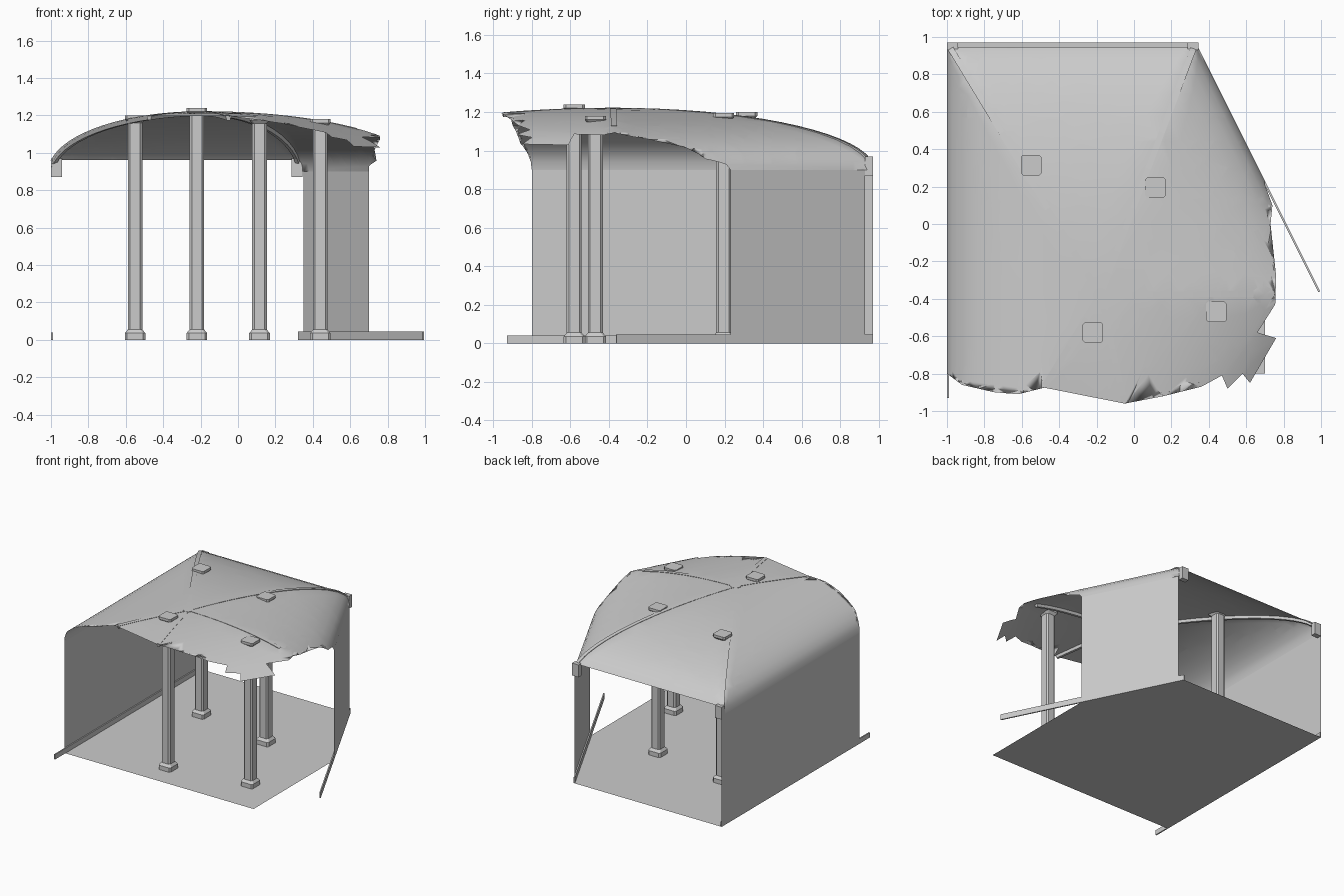
import bpy, bmesh, math
from mathutils import Vector

if "Cube" in bpy.data.objects:
    bpy.data.objects.remove(bpy.data.objects["Cube"])

APEX = Vector((-0.18, -0.38))
CORNERS = [Vector(c) for c in ((-1, .97), (.33, .97), (.99, -.37), (.16, -1.88), (-1, -1.72))]
SPRING, RISE = 0.90, 0.32

# Each bay: outward normal and distance from the crown to the bay's wall line
BAYS = []
for i, p in enumerate(CORNERS):
    e = CORNERS[(i + 1) % 5] - p
    n = Vector((-e.y, e.x)).normalized()
    BAYS.append((n, n.dot(p - APEX)))


def vault_z(x, y):
    v = Vector((x, y)) - APEX
    d = max(n.dot(v) / dist for n, dist in BAYS)
    return SPRING + RISE * math.sqrt(max(0, 1 - d * d))


def finish(name, bm, smooth=False):
    for f in bm.faces:
        f.smooth = smooth
    me = bpy.data.meshes.new(name)
    bm.to_mesh(me)
    bm.free()
    ob = bpy.data.objects.new(name, me)
    bpy.context.collection.objects.link(ob)
    return ob


def face_object(name, pts):
    bm = bmesh.new()
    bm.faces.new([bm.verts.new(p) for p in pts])
    return finish(name, bm)


def loft(name, rings):
    """Closed solid through a list of equal-length rings."""
    bm = bmesh.new()
    vs = [[bm.verts.new(p) for p in r] for r in rings]
    n = len(vs[0])
    for a, b in zip(vs, vs[1:]):
        for i in range(n):
            j = (i + 1) % n
            bm.faces.new((a[i], a[j], b[j], b[i]))
    bm.faces.new(vs[0][::-1])
    bm.faces.new(vs[-1])
    bmesh.ops.recalc_face_normals(bm, faces=bm.faces)
    return finish(name, bm)


def strip(name, a, b, z0, z1, thick):
    """Thin upright bar from a to b, thickened towards its right-hand side."""
    a, b = Vector(a), Vector(b)
    d = (b - a).normalized()
    s = Vector((d.y, -d.x)) * thick
    base = [a, b, b + s, a + s]
    return loft(name, [[(p.x, p.y, z) for p in base] for z in (z0, z1)])


# Vaulted roof with a broken, jagged edge
outline = [(-1, .946), (.342, .946), (.70, .23), (.70, .21), (.74, .10), (.70, .08), (.73, 0),
           (.64, -.04), (.76, -.28), (.64, -.29), (.66, -.34), (.62, -.37), (.66, -.42),
           (.755, -.43), (.66, -.58), (.76, -.61), (.62, -.85), (.58, -.80), (.50, -.88),
           (.47, -.81), (.36, -.87), (.31, -.79), (.16, -.92), (.06, -.76), (-.05, -.96),
           (-.48, -.875), (-.485, -.75), (-.62, -.91), (-.63, -.80), (-.745, -.90),
           (-.75, -.79), (-.92, -.86), (-.925, -.76), (-1, -.80)]
bm = bmesh.new()
bm.faces.new([bm.verts.new((x, y, 0)) for x, y in reversed(outline)])
bmesh.ops.triangulate(bm, faces=bm.faces)


def cut(point, normal):
    bmesh.ops.bisect_plane(bm, geom=bm.verts[:] + bm.edges[:] + bm.faces[:], dist=1e-5,
                           plane_co=(point.x, point.y, 0), plane_no=(normal.x, normal.y, 0))


for c in CORNERS:
    r = c - APEX
    cut(APEX, Vector((-r.y, r.x)).normalized())
for n, dist in BAYS:
    for k in range(1, 12):
        cut(APEX + n * dist * math.sin(k * math.pi / 24), n)
for v in bm.verts:
    v.co.z = vault_z(v.co.x, v.co.y)
bmesh.ops.triangulate(bm, faces=bm.faces)
bmesh.ops.recalc_face_normals(bm, faces=bm.faces)
if sum(f.normal.z for f in bm.faces) < 0:
    bmesh.ops.reverse_faces(bm, faces=bm.faces)
finish("vault_roof", bm, True)

# Ribs under the groins
for i, (c, end) in enumerate(zip(CORNERS, (.985, .985, .70, .38, .36))):
    r = c - APEX
    s = Vector((-r.y, r.x)).normalized() * .016
    rings = []
    for k in range(17):
        d = math.sin(k / 16 * math.asin(end))
        p = APEX + r * d
        z = SPRING + RISE * math.sqrt(1 - d * d) + .002
        nx, nz = d / math.sqrt(1 - d * d) * RISE / r.length, 1
        nn = Vector((nx, nz)).normalized() * .025
        q = p - r.normalized() * nn.x
        rings.append([(*(p - s), z), (*(p + s), z), (*(q + s * .6), z - nn.y), (*(q - s * .6), z - nn.y)])
    loft(f"rib_{i + 1}", rings)

# Crown boss
loft("crown_boss", [[(APEX.x + .04 * math.cos(a * math.pi / 6), APEX.y + .04 * math.sin(a * math.pi / 6), z)
                     for a in range(12)] for z in (1.195, 1.223)])

# Corner brackets where the ribs land
for name, x in (("bracket_left", -.97), ("bracket_right", .315)):
    strip(name, (x - .03, .97), (x + .03, .97), .87, .97, .04)

# Floor, walls and skirtings
face_object("floor", [(-1, -.8, 0), (.7, -.8, 0), (.7, .23, 0), (.33, .97, 0), (-1, .97, 0)])
for name, a, b in (("left_wall", (-1, .97), (-1, -.8)), ("right_wall", (.70, .23), (.35, .93))):
    face_object(name, [(*a, 0), (*b, 0), (*b, SPRING), (*a, SPRING)])
strip("left_skirting", (-.99, .97), (-.99, -.93), 0, .04, .01)
strip("right_skirting", (.33, .97), (.995, -.36), 0, .045, .01)


# Columns: chamfered square shafts with flared base and capital
def chamfered(x, y, z, h, c):
    return [(x + u, y + v, z) for u, v in
            ((h, -h + c), (h, h - c), (h - c, h), (-h + c, h), (-h, h - c), (-h, -h + c), (-h + c, -h), (h - c, -h))]


for i, (x, y, top) in enumerate(((-.55, .315, 1.20), (-.22, -.58, 1.24), (.115, .195, 1.195), (.44, -.47, 1.18))):
    profile = [(0, .055), (.035, .055), (.055, .039), (top - .04, .039), (top - .02, .055), (top, .055)]
    loft(f"column_{i + 1}", [chamfered(x, y, z, h, .012) for z, h in profile])
